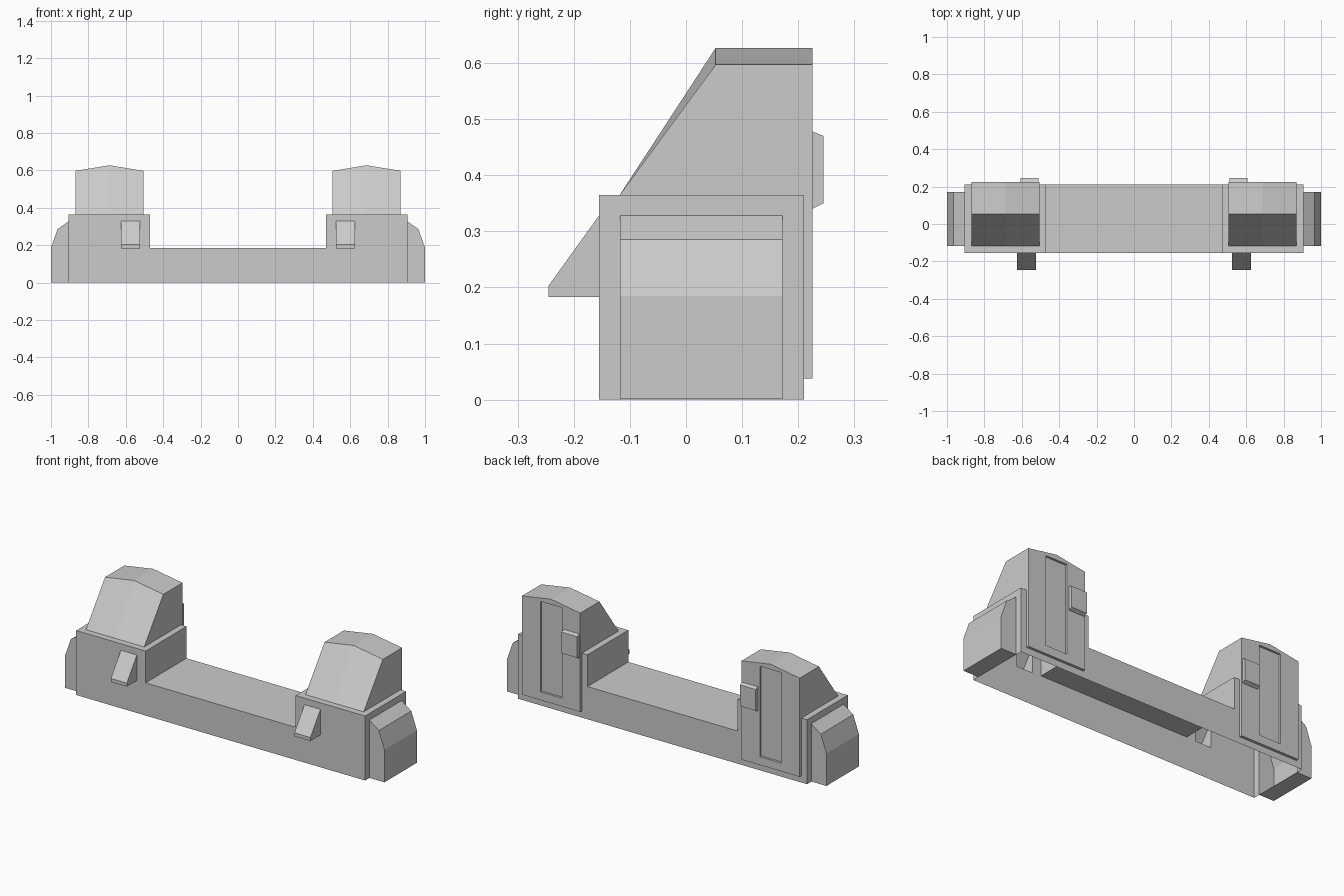
import bpy, bmesh

if "Cube" in bpy.data.objects:
    bpy.data.objects.remove(bpy.data.objects["Cube"])


def loft(name, sections):
    """Closed solid through a row of matching cross-sections."""
    bm = bmesh.new()
    rings = [[bm.verts.new(p) for p in sec] for sec in sections]
    for a, b in zip(rings, rings[1:]):
        for i in range(len(a)):
            j = (i + 1) % len(a)
            bm.faces.new((a[i], a[j], b[j], b[i]))
    bm.faces.new(rings[0])
    bm.faces.new(rings[-1])
    bmesh.ops.recalc_face_normals(bm, faces=bm.faces)
    mesh = bpy.data.meshes.new(name)
    bm.to_mesh(mesh)
    bm.free()
    ob = bpy.data.objects.new(name, mesh)
    bpy.context.collection.objects.link(ob)
    return ob


def along_x(name, profile, xs):
    return loft(name, [[(x, y, z) for y, z in profile] for x in xs])


def along_y(name, profile, ys):
    return loft(name, [[(x, y, z) for x, z in profile] for y in ys])


def combine(target, tool, operation):
    """Apply a boolean and discard the tool object."""
    mod = target.modifiers.new(operation.lower(), 'BOOLEAN')
    mod.operation = operation
    mod.solver = 'EXACT'
    mod.object = tool
    bpy.context.view_layer.objects.active = target
    bpy.ops.object.modifier_apply(modifier=mod.name)
    bpy.data.objects.remove(tool)


# Low beam with two raised ends
half = [(0.905, 0), (0.905, 0.365), (0.47, 0.365), (0.47, 0.185)]
body = along_y("body", half + [(-x, z) for x, z in reversed(half)], (-0.155, 0.21))

for s, side in ((1, "right"), (-1, "left")):
    # Rounded end pod, hollow and open to the body
    pod = [(0.89, 0.001), (1.0, 0.001), (1.0, 0.185), (0.965, 0.285),
           (0.905, 0.328), (0.89, 0.328)]
    combine(body, along_y("end_pod", [(s * x, z) for x, z in pod], (-0.118, 0.172)), 'UNION')

    # Sloped hood on the front wall
    hood = [(-0.245, 0.183), (-0.245, 0.203), (-0.155, 0.328),
            (-0.14, 0.328), (-0.14, 0.183)]
    combine(body, along_x("front_hood", hood, (s * 0.525, s * 0.625)), 'UNION')

    # Turret with sloped front, ridged roof and a back plate running down
    tower = loft("turret_" + side, [
        [(s * x, y, z) for y, z in ((-0.118, 0.365), (0.053, top), (0.225, top),
                                    (0.225, 0.038), (0.21, 0.038), (0.21, 0.365))]
        for x, top in ((0.505, 0.597), (0.6875, 0.627), (0.87, 0.597))])

    # Recessed door in the back plate
    door = [(0.213, 0.085), (0.25, 0.085), (0.25, 0.597), (0.213, 0.597)]
    combine(tower, along_x("door_cutter", door, (s * 0.62, s * 0.755)), 'DIFFERENCE')

    # Box beside the door
    box = [(0.225, 0.34), (0.245, 0.35), (0.245, 0.47), (0.225, 0.478)]
    along_x("back_box_" + side, box, (s * 0.51, s * 0.608))

# Open the underside of the body
bm = bmesh.new()
bm.from_mesh(body.data)
under = [f for f in bm.faces if all(abs(v.co.z) < 1e-4 for v in f.verts)]
bmesh.ops.delete(bm, geom=under, context='FACES')
bm.to_mesh(body.data)
bm.free()
